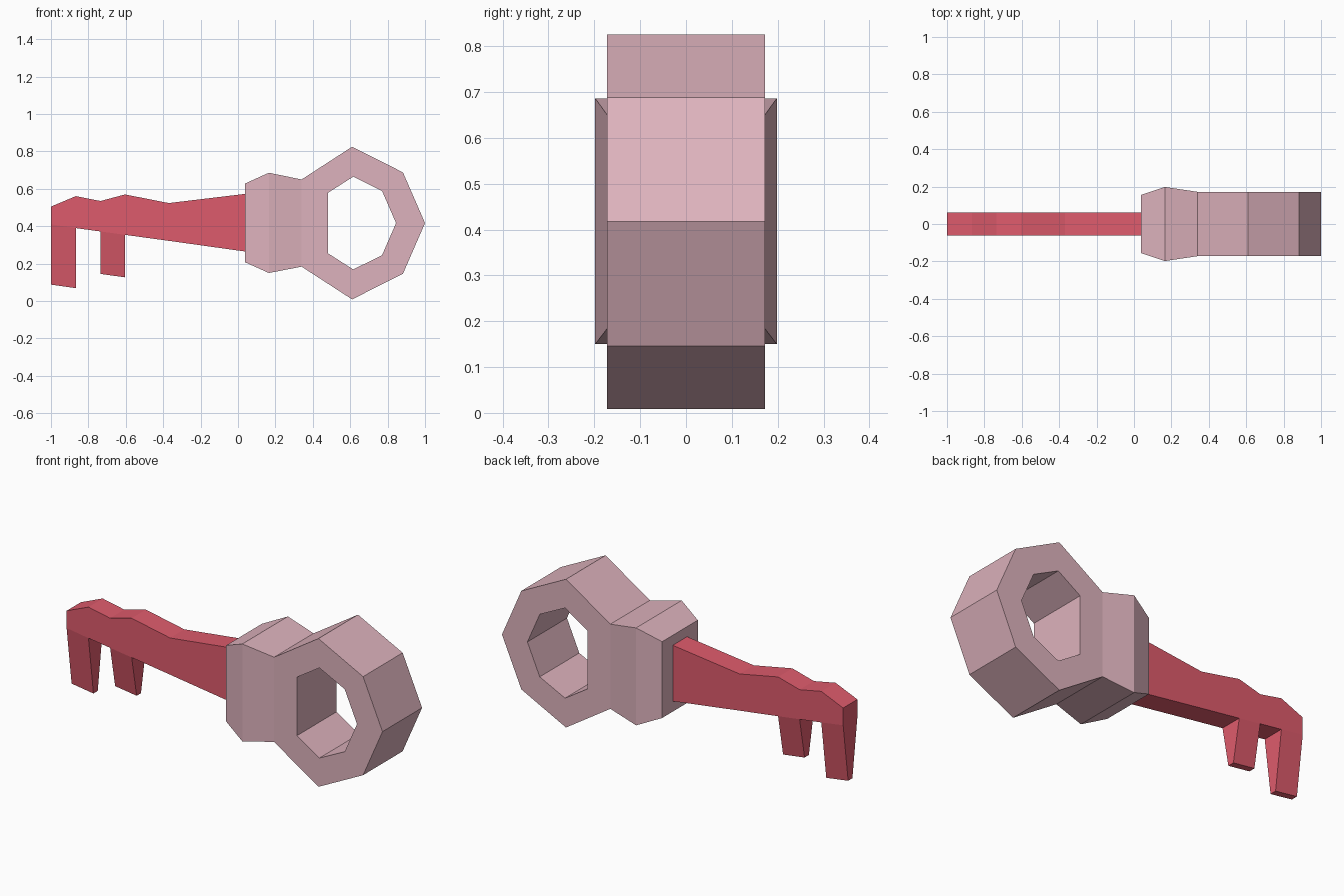
import bpy, bmesh

if "Cube" in bpy.data.objects:
    bpy.data.objects.remove(bpy.data.objects["Cube"])


def finish(bm, name, color):
    bmesh.ops.remove_doubles(bm, verts=bm.verts, dist=1e-4)
    bmesh.ops.recalc_face_normals(bm, faces=bm.faces)
    mesh = bpy.data.meshes.new(name)
    bm.to_mesh(mesh)
    bm.free()
    mat = bpy.data.materials.new(name + "_paint")
    mat.diffuse_color = color
    mat.use_nodes = True
    mat.node_tree.nodes["Principled BSDF"].inputs["Base Color"].default_value = mat.diffuse_color
    mesh.materials.append(mat)
    obj = bpy.data.objects.new(name, mesh)
    bpy.context.collection.objects.link(obj)
    return obj


def loft(bm, sections, cap_end):
    """Join rectangular sections (x, half_y, z_top, z_bottom); return the underside faces."""
    rings = [[bm.verts.new(p) for p in ((x, -h, t), (x, h, t), (x, h, b), (x, -h, b))]
             for x, h, t, b in sections]
    under = []
    for a, b in zip(rings, rings[1:]):
        for i in range(4):
            j = (i + 1) % 4
            f = bm.faces.new((a[i], a[j], b[j], b[i]))
            if i == 2:
                under.append(f)
    bm.faces.new(rings[0])
    if cap_end:
        bm.faces.new(rings[-1])
    return under


# Handle: flared collar running into a seven-sided ring
MID, H = 0.417, 0.172
bm = bmesh.new()
loft(bm, [(0.037, 0.155, 0.628, 0.208), (0.165, 0.198, 0.686, 0.15),
          (0.34, H, 0.65, 0.184)], False)


def mirrored(upper):
    """Upper half of a heptagon as (x, height above centre), ending on the tip."""
    return ([(x, MID + d) for x, d in upper] +
            [(x, MID - d) for x, d in reversed(upper[:-1])])


outer = mirrored([(0.34, 0.233), (0.61, 0.408), (0.882, 0.271), (1.0, 0)])
inner = mirrored([(0.48, 0.161), (0.616, 0.248), (0.77, 0.172), (0.845, 0)])
of, ob, nf, nb = [[bm.verts.new((x, y, z)) for x, z in pts]
                  for pts, y in ((outer, -H), (outer, H), (inner, -H), (inner, H))]
for i in range(7):
    j = (i + 1) % 7
    bm.faces.new((of[i], of[j], nf[j], nf[i]))
    bm.faces.new((ob[i], nb[i], nb[j], ob[j]))
    bm.faces.new((nf[i], nf[j], nb[j], nb[i]))
    if i < 6:  # the last side is open to the collar
        bm.faces.new((of[i], ob[i], ob[j], of[j]))
finish(bm, "handle", (0.73, 0.45, 0.51, 1))

# Blade: wavy-topped bar
W = 0.062
bm = bmesh.new()
under = loft(bm, [(-1.0, W, 0.505, 0.41), (-0.867, W, 0.561, 0.39),
                  (-0.735, W, 0.535, 0.372), (-0.604, W, 0.57, 0.354),
                  (-0.37, W, 0.524, 0.322), (0.038, W, 0.573, 0.265)], True)

# Teeth: pulled down from the underside, thinning towards the tip
for face, left_z, right_z in ((under[0], 0.088, 0.069), (under[2], 0.145, 0.127)):
    mid_x = face.calc_center_median().x
    new = bmesh.ops.extrude_face_region(bm, geom=[face])["geom"]
    for v in (g for g in new if isinstance(g, bmesh.types.BMVert)):
        v.co.z = left_z if v.co.x < mid_x else right_z
        v.co.y *= 0.3
    if face.is_valid:
        bm.faces.remove(face)
finish(bm, "blade", (0.73, 0.105, 0.15, 1))
